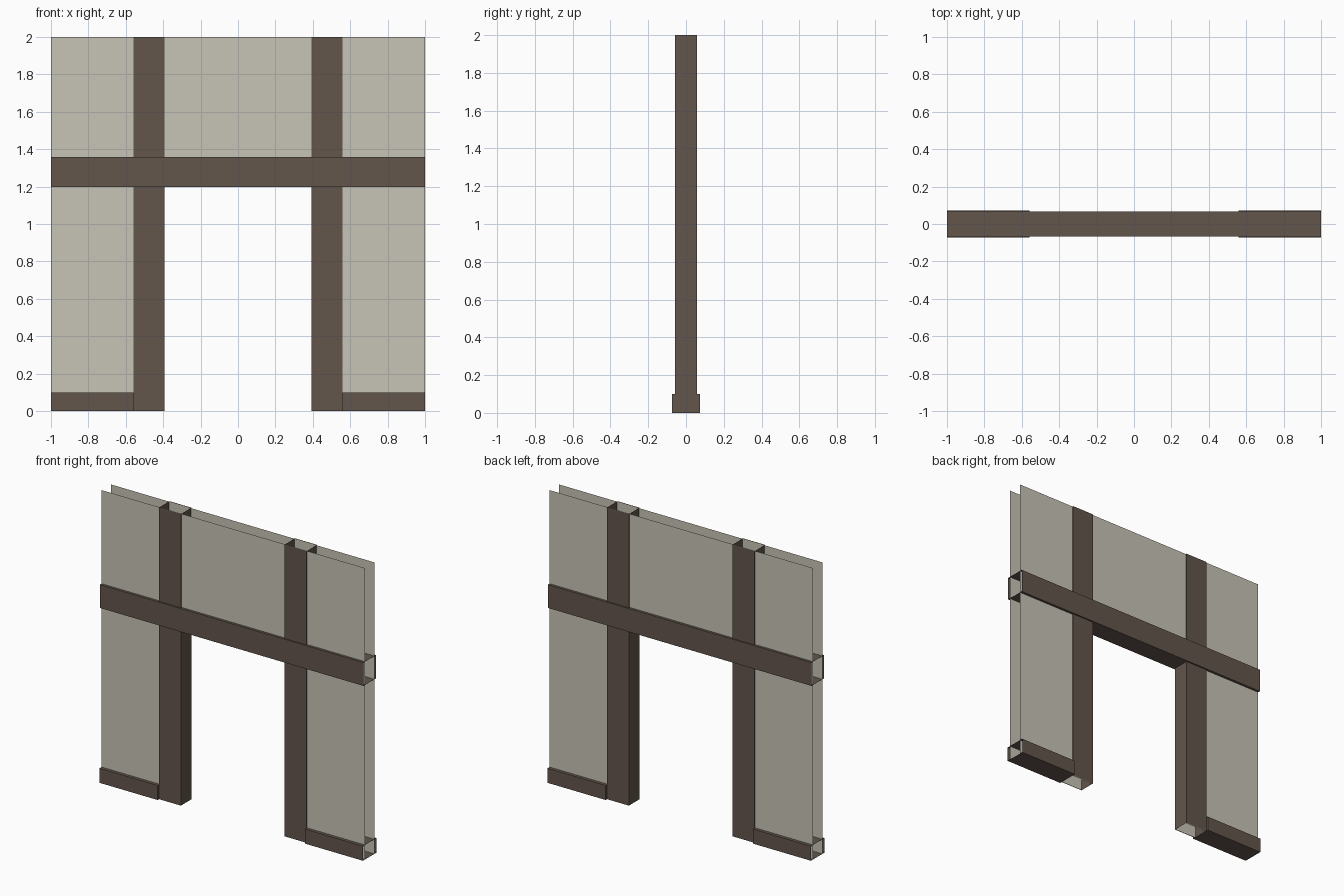
import bpy, bmesh
from mathutils import Vector

if "Cube" in bpy.data.objects:
    bpy.data.objects.remove(bpy.data.objects["Cube"])


def material(name, rgb):
    m = bpy.data.materials.new(name)
    m.diffuse_color = (*rgb, 1.0)
    m.use_nodes = True
    m.node_tree.nodes["Principled BSDF"].inputs["Base Color"].default_value = m.diffuse_color
    return m


PLASTER = material("pale plaster", (0.575, 0.55, 0.475))
TIMBER = material("dark timber", (0.125, 0.092, 0.073))


def finish(bm, name, mat):
    mesh = bpy.data.meshes.new(name)
    bm.to_mesh(mesh)
    bm.free()
    mesh.materials.append(mat)
    obj = bpy.data.objects.new(name, mesh)
    bpy.context.collection.objects.link(obj)
    return obj


def open_beam(name, lo, hi, open_sides):
    """Box between two corners, with the faces along open_sides removed."""
    lo, hi = Vector(lo), Vector(hi)
    bm = bmesh.new()
    bmesh.ops.create_cube(bm, size=1)
    bm.normal_update()
    cut = [f for f in bm.faces
           if any(f.normal.dot(Vector(d)) > 0.9 for d in open_sides)]
    bmesh.ops.delete(bm, geom=cut, context='FACES')
    for v in bm.verts:
        v.co = [(lo[i] + hi[i]) / 2 + v.co[i] * (hi[i] - lo[i]) for i in range(3)]
    return finish(bm, name, TIMBER)


# Plaster skins: one doorway-shaped sheet on each face of the wall
DOOR_X, DOOR_Z, SKIN_Y = 0.40, 1.21, 0.051
outline = [(-1, 0), (-DOOR_X, 0), (-DOOR_X, DOOR_Z), (DOOR_X, DOOR_Z),
           (DOOR_X, 0), (1, 0), (1, 2), (-1, 2)]
for name, side in (("front_plaster", -1), ("back_plaster", 1)):
    bm = bmesh.new()
    pts = outline if side < 0 else outline[::-1]
    bm.faces.new([bm.verts.new((x, side * SKIN_Y, z)) for x, z in pts])
    finish(bm, name, PLASTER)

# Door posts (open top and bottom) and skirtings (open at the wall's ends)
for name, s in (("left", -1), ("right", 1)):
    a, b = sorted((s * 0.393, s * 0.56))
    open_beam(name + "_post", (a, -0.058, 0), (b, 0.058, 2),
              [(0, 0, 1), (0, 0, -1)])
    a, b = sorted((s * 0.559, s * 1.0))
    open_beam(name + "_skirting", (a, -0.073, 0), (b, 0.073, 0.10),
              [(s, 0, 0)])

# Lintel beam across the full width, open at both ends
open_beam("lintel", (-1, -0.068, 1.198), (1, 0.068, 1.358),
          [(1, 0, 0), (-1, 0, 0)])
